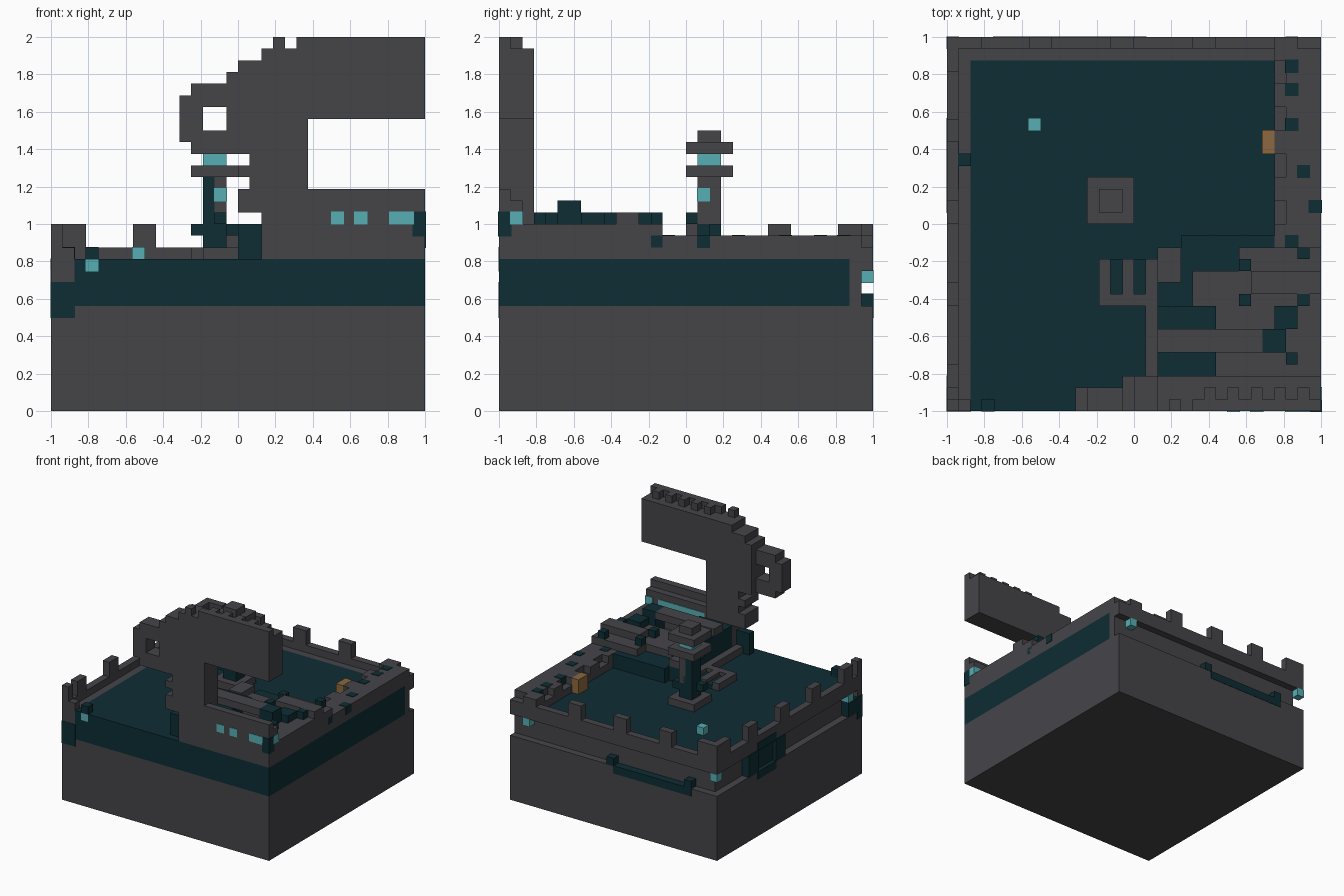
import bpy
import bmesh
from mathutils import Vector

UNIT = 0.0625          # edge length of one block
HALF = 16              # half of the block grid

if "Cube" in bpy.data.objects:
    bpy.data.objects.remove(bpy.data.objects["Cube"], do_unlink=True)


def make_material(name, red, green, blue):
    mat = bpy.data.materials.new(name)
    mat.use_nodes = True
    mat.diffuse_color = (red, green, blue, 1)
    mat.node_tree.nodes["Principled BSDF"].inputs["Base Color"].default_value = (red, green, blue, 1)
    return mat


stone = make_material("dark_grey_stone", .06, .058, .066)
teal = make_material("deep_teal", .004, .026, .034)
cyan = make_material("glowing_cyan", .095, .43, .46)
amber = make_material("amber", .26, .14, .05)


def build(name, material, boxes, grow=0.0):
    """Object made of boxes given as (x0, x1, y0, y1, z0, z1) in blocks."""
    bm = bmesh.new()
    for x0, x1, y0, y1, z0, z1 in boxes:
        low = Vector((x0 - HALF, y0 - HALF, z0)) * UNIT - Vector((grow, grow, grow))
        high = Vector((x1 - HALF, y1 - HALF, z1)) * UNIT + Vector((grow, grow, grow))
        cube = bmesh.ops.create_cube(bm, size=1)
        for vert in cube["verts"]:
            vert.co = Vector((h if c > 0 else l for c, l, h in zip(vert.co, low, high)))
    mesh = bpy.data.meshes.new(name)
    bm.to_mesh(mesh)
    bm.free()
    mesh.materials.append(material)
    obj = bpy.data.objects.new(name, mesh)
    bpy.context.collection.objects.link(obj)
    return obj


def block(x, y, z):
    return (x, x + 1, y, y + 1, z, z + 1)


# Foundation, pool and the recessed walls that hold it
build("foundation", stone, [(0, 32, 0, 32, 0, 9)])
build("pool_water", teal, [(2, 32, 0, 30, 9, 13)])
build("recessed_wall", stone, [(1, 2, 0, 31, 9, 13), (2, 32, 30, 31, 9, 13)])

# Overhanging rim with battlements along the back and one side
build("back_rim", stone, [(0, 32, 31, 32, 12, 14)])
build("side_rim", stone, [(0, 1, 1, 31, 12, 14), (0, 1, 0, 1, 11, 14)])
merlons = [(0, 3, 31, 32, 14, 16), (0, 1, 29, 31, 14, 16), (0, 1, 0, 1, 14, 16), (1, 2, 0, 1, 13, 14)]
for start in range(2, 29, 7):
    merlons.append((0, 1, start, start + 2, 14, 16))
    if start > 2:
        merlons.append((start - 2, start, 31, 32, 14, 16))
merlons.append((28, 30, 31, 32, 14, 15))
build("battlements", stone, merlons)

# Pipe on the back face and round growth on the side face
build("back_pipe", teal, [block(16, 31, 9), (4, 16, 31, 32, 8, 9), block(4, 31, 9)], grow=.003)
ring = [(0, 1, 19, 23, 8, 9), (0, 1, 19, 23, 12, 13), (.5, 1, 18, 24, 9, 12)]
for side in (17, 23):
    ring.append((0, 1, side, side + 2, 9, 12))
ring.append(block(1, 21, 13))
build("side_growth", teal, ring, grow=.003)
build("corner_growth", teal, [(0, 2, 0, 1, 8, 11), (0, 1, 1, 3, 9, 11), block(3, 0, 13)], grow=.003)

# Long bank opposite the side rim, with a ragged top
bank = [(28, 32, 9 + 5, 30, 13, 14), (29, 32, 14, 31, 14, 15), (28, 32, 30, 31, 13, 15)]
for step in range(14, 30, 4):
    bank.append((28, 29, step, step + 2, 14, 15))
build("side_bank", stone, bank)
build("bank_moss", teal, [block(29, y, 14) for y in (14, 24, 27, 29)]
      + [block(30, 20, 14), block(31, 17, 14)], grow=.004)
build("amber_crate", amber, [(27, 28, 22, 24, 13, 15)], grow=.002)

# Rocky shore: teal mass below, stone slabs above
build("shore_mass", teal, [
    (18, 25, 3, 14, 13, 15), (20, 28, 14, 15, 13, 15), (18, 23, 3, 9, 15, 17), (16, 18, 1, 2, 13, 16),
    (27, 29, 5, 7, 15, 18), (24, 32, 13, 14, 14, 15)])
build("shore_slabs", stone, [
    (25, 32, 3, 14, 13, 15), (23, 32, 3, 5, 15, 16), (23, 32, 7, 9, 15, 16), (21, 32, 9, 12, 15, 16),
    (25, 32, 12, 14, 15, 16), (29, 32, 5, 7, 15, 16), (26, 32, 10, 12, 16, 17), (18, 27, 5, 7, 17, 18)])
build("shore_moss", teal, [block(x, 9, 16) for x in (25, 30)]
      + [block(25, 12, 16), block(30, 13, 16), block(29, 4, 16), (28, 30, 7, 9, 16, 17)])

# Jetty with three fingers over the water
jetty = [(13, 18, 9, 10, 13, 14), (17, 18, 2, 13, 13, 14), (18, 20, 11, 14, 15, 16)]
jetty += [(x, x + 1, 10, 13, 13, 14) for x in (13, 15)]
build("jetty", stone, jetty)
build("jetty_gaps", teal, [(14, 15, 10, 13, 13, 13.5), (16, 17, 10, 13, 13, 13.5)])

# Broken arch: one row per block height, with its left end
left_ends = {17: 16, 18: 16, 19: 17, 20: 16, 21: 17, 22: 12, 23: 11,
             26: 11, 27: 12, 28: 15, 29: 16, 30: 18}
arch = [(18, 22, 0, 3, 13, 17)]
for z, left in left_ends.items():
    right = 32 if z > 24 else 22
    split = max(left, 15)
    arch.append((split, right, 0, 3, z, z + 1))
    if left < split:
        arch.append((left, split, 0, 2, z, z + 1))
# Rows around the small eye opening
arch += [(11, 13, 0, 2, 24, 26), (15, 22, 0, 3, 24, 26), (22, 32, 0, 3, 25, 26)]
build("broken_arch", stone, arch)
crest = [block(19, 0, 31), (21, 32, 0, 1, 31, 32)]
crest += [block(x, 1, 31) for x in range(22, 32, 2)]
build("arch_crest", stone, crest)

# Low wall under the arch with lit windows
build("arch_wall", stone, [(22, 32, 0, 3, 13, 16), (22, 32, 0, 2, 16, 18), (22, 32, 0, 1, 18, 19)])
build("wall_windows", cyan, [block(24, 0, 16), block(26, 0, 16), (29, 31, 0, 1, 16, 17),
                             (31, 32, 1, 2, 16, 17), (23, 30, 1, 2, 16, 17)], grow=.004)
build("wall_corner_moss", teal, [(31, 32, 0, 1, 15, 17)], grow=.004)

# Lantern tower standing in the pool
tower_slabs = [(12, 16, 16, 20, z, z + 1) for z in (13, 20, 22)]
tower_slabs.append((13, 15, 17, 19, 23, 24))
tower_slabs.append((14, 15, 17, 19, 16, 20))
build("tower_slabs", stone, tower_slabs)
build("tower_column", teal, [(13, 15, 17, 19, 14, 17), (13, 14, 17, 19, 17, 20),
                             block(12, 17, 15), block(15, 18, 15), block(14, 16, 16)])
build("tower_lantern", cyan, [(13, 15, 17, 19, 21, 22)])
build("tower_lamp", cyan, [block(14, 17, 18)], grow=.004)

# Loose glowing blocks
build("glow_blocks", cyan, [block(7, 24, 13), block(3, 0, 12), block(0, 31, 11),
                            block(29, 31, 11), block(0, 2, 11)], grow=.003)
